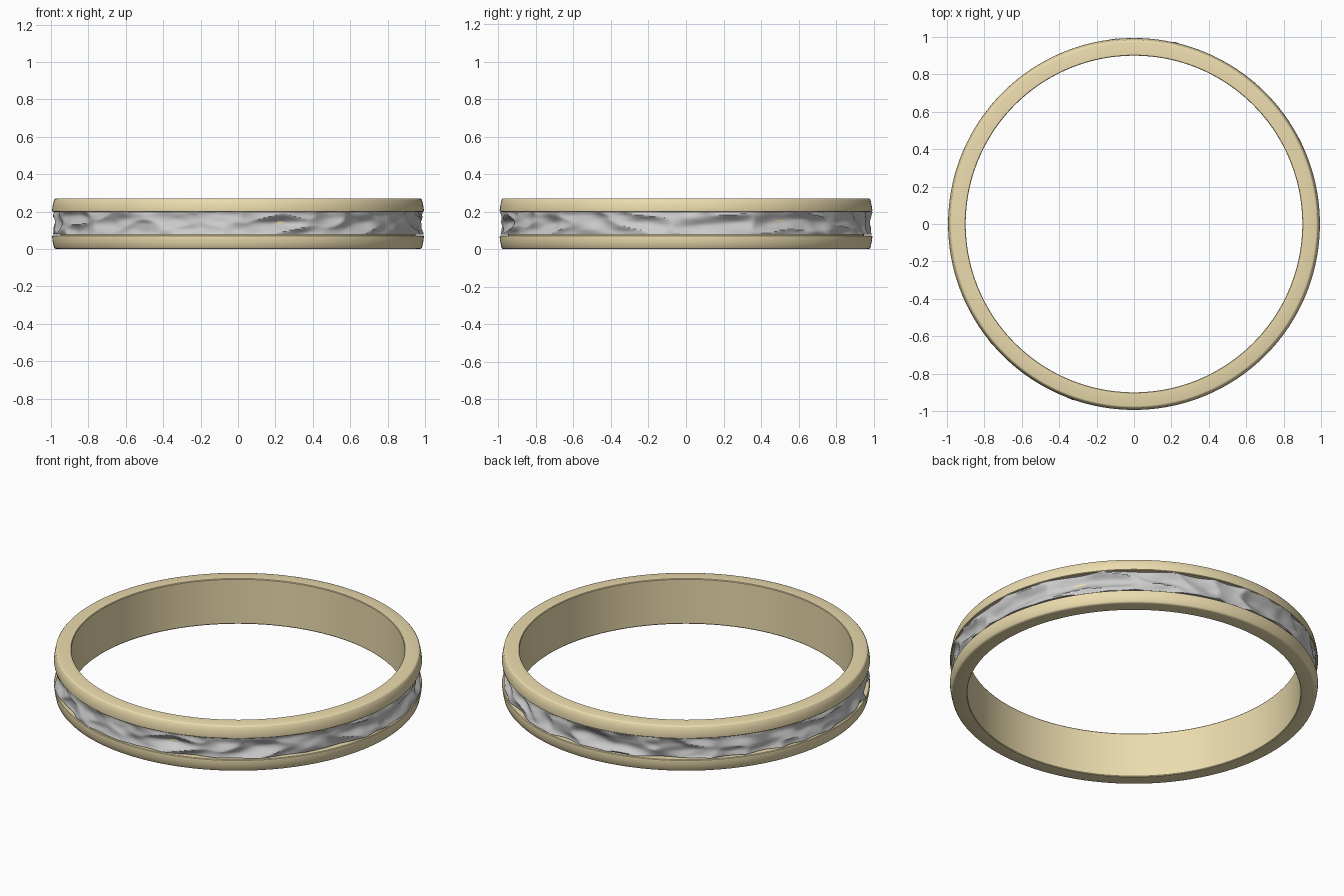
import bpy
import math
from mathutils import Vector, noise

if "Cube" in bpy.data.objects:
    bpy.data.objects.remove(bpy.data.objects["Cube"])


def material(name, color):
    mat = bpy.data.materials.new(name)
    mat.diffuse_color = color
    mat.use_nodes = True
    mat.node_tree.nodes["Principled BSDF"].inputs["Base Color"].default_value = mat.diffuse_color
    return mat


def lathe(name, profile, segments, mat, shape=None):
    """Revolve a closed (radius, z) profile; shape(r, z, angle) may alter the radius."""
    n = len(profile)
    verts, faces = [], []
    for i in range(segments):
        a = 2 * math.pi * i / segments
        for r, z in profile:
            if shape:
                r = shape(r, z, a)
            verts.append((r * math.cos(a), r * math.sin(a), z))
        k = (i + 1) % segments
        for j in range(n):
            m = (j + 1) % n
            faces.append((i * n + j, k * n + j, k * n + m, i * n + m))
    mesh = bpy.data.meshes.new(name)
    mesh.from_pydata(verts, [], faces)
    mesh.update()
    ob = bpy.data.objects.new(name, mesh)
    bpy.context.collection.objects.link(ob)
    mesh.materials.append(mat)
    bpy.ops.object.select_all(action='DESELECT')
    ob.select_set(True)
    bpy.context.view_layer.objects.active = ob
    bpy.ops.object.shade_smooth_by_angle(angle=math.radians(35))
    return ob


H = 0.27
gold = material("gold", (0.83, 0.71, 0.42, 1))
silver = material("silver", (0.56, 0.56, 0.57, 1))

# Gold band: lower half of the section, mirrored about mid height
half = [(0.90, 0.004), (0.903, 0.0), (0.973, 0.0), (0.979, 0.002), (0.984, 0.008),
        (0.990, 0.035), (0.994, 0.064), (0.993, 0.069), (0.989, 0.072), (0.950, 0.073)]
profile = half + [(r, H - z) for r, z in reversed(half)]
lathe("gold_band", profile, 192, gold)

# Hammered inlay sitting in the groove
Z0, Z1, ROWS = 0.078, 0.197, 16


def hammered(r, z, a):
    if r < 0.96:
        return r
    p = Vector((math.cos(a) * 4.2, math.sin(a) * 4.2, z * 11 + 3))
    fold = 1 - 2.2 * abs(noise.noise(p))
    fine = noise.noise(p * 2.3 + Vector((7, 2, 5)))
    t = (z - Z0) / (Z1 - Z0)
    dish = 0.010 * math.sin(math.pi * t)
    return min(1.0, r - dish + 0.022 * (fold - 0.45) + 0.008 * fine)


outer = [(0.981, Z0 + (Z1 - Z0) * i / ROWS) for i in range(ROWS + 1)]
lathe("hammered_inlay", [(0.945, Z0)] + outer + [(0.945, Z1)], 480, silver, hammered)
